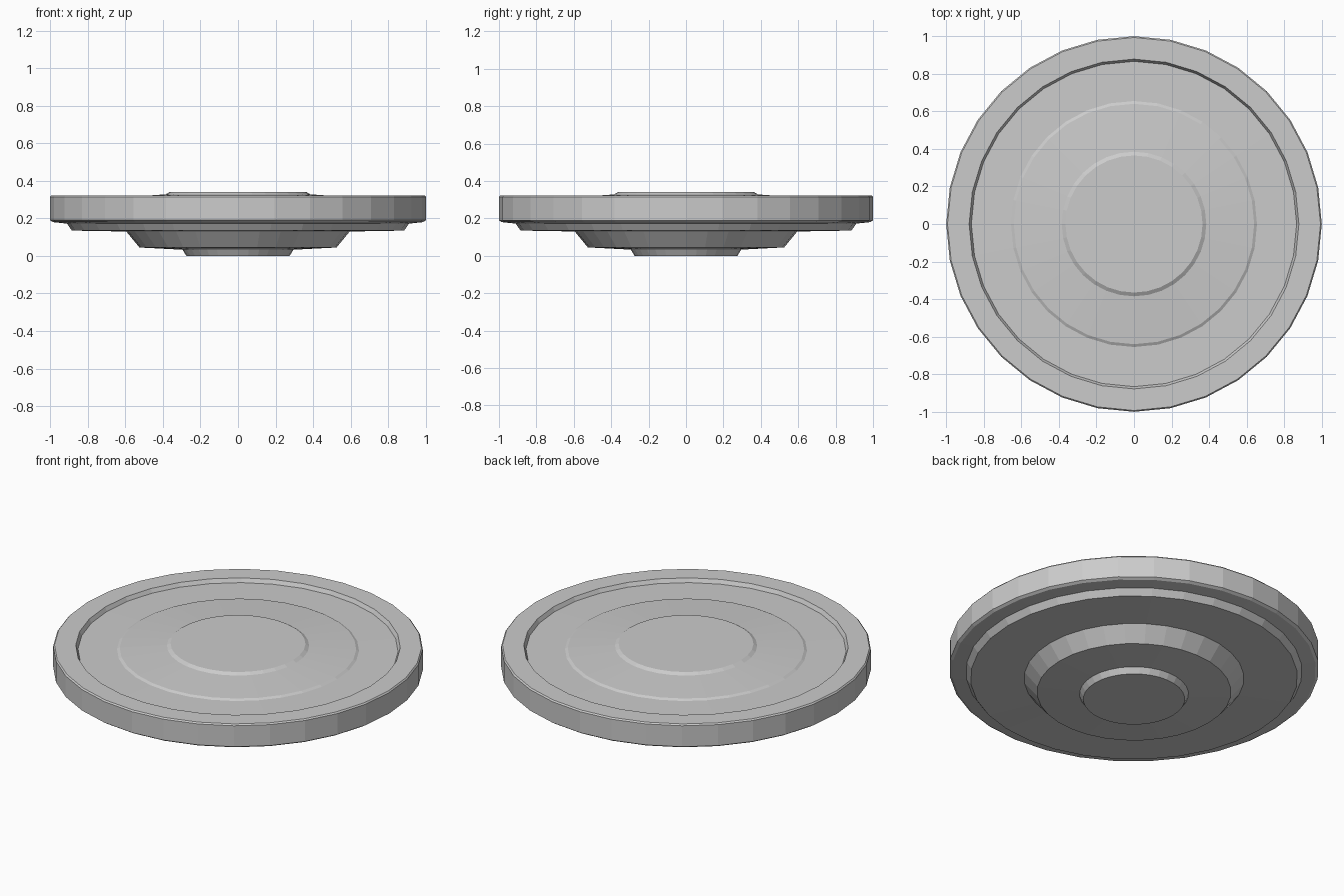
import bpy, bmesh, math

if "Cube" in bpy.data.objects:
    bpy.data.objects.remove(bpy.data.objects["Cube"])

SIDES = 32

# (radius, z) outline of the turned disc, from bottom centre to top centre
PROFILE = [
    (0.275, 0.0), (0.295, 0.033), (0.525, 0.045), (0.595, 0.13),   # foot and hub
    (0.885, 0.135), (0.91, 0.172), (0.985, 0.18), (1.0, 0.19),     # underside step
    (1.0, 0.315), (0.993, 0.323), (0.878, 0.323),                  # rim
    (0.866, 0.30), (0.655, 0.302), (0.64, 0.31),                   # recessed dish
    (0.385, 0.328), (0.365, 0.34),                                 # raised centre
]


def lathe(name, profile, sides):
    bm = bmesh.new()
    rings = []
    for r, z in profile:
        rings.append([bm.verts.new((r * math.cos(math.tau * i / sides),
                                    r * math.sin(math.tau * i / sides), z))
                      for i in range(sides)])
    for lo, hi in zip(rings, rings[1:]):
        for i in range(sides):
            j = (i + 1) % sides
            bm.faces.new((lo[i], lo[j], hi[j], hi[i]))
    bm.faces.new(rings[0][::-1])
    bm.faces.new(rings[-1])
    mesh = bpy.data.meshes.new(name)
    bm.to_mesh(mesh)
    bm.free()
    obj = bpy.data.objects.new(name, mesh)
    bpy.context.collection.objects.link(obj)
    return obj


lathe("stepped_disc", PROFILE, SIDES)
